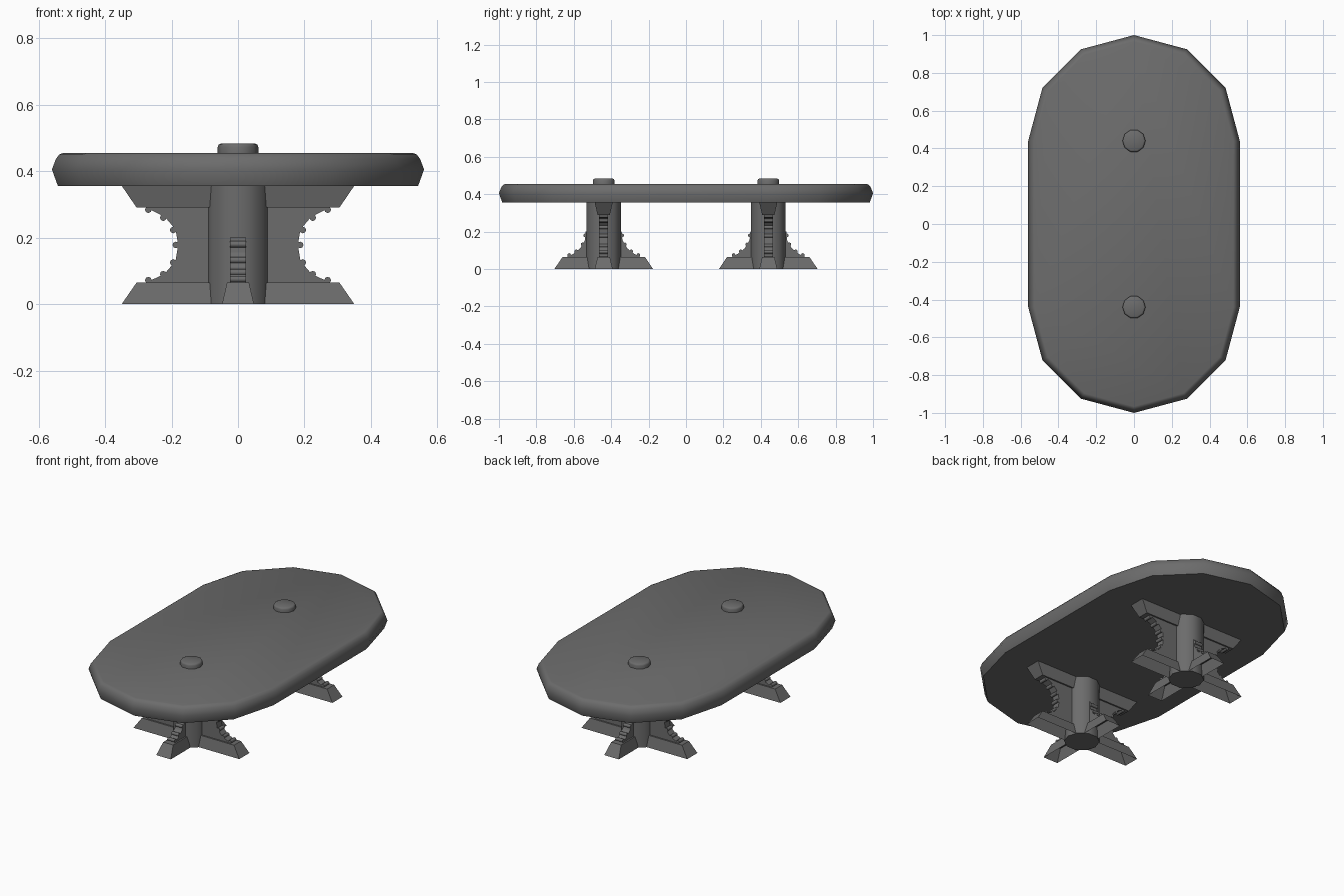
import bpy, bmesh, math
from mathutils import Matrix, Vector

if "Cube" in bpy.data.objects:
    bpy.data.objects.remove(bpy.data.objects["Cube"])

PED_Y = 0.44  # pedestal distance from the centre
DARK = bpy.data.materials.new("dark_grey")
DARK.diffuse_color = (0.15, 0.15, 0.15, 1)
DARK.use_nodes = True
DARK.node_tree.nodes["Principled BSDF"].inputs["Base Color"].default_value = DARK.diffuse_color


def make_object(name, bm, smooth=None):
    bmesh.ops.recalc_face_normals(bm, faces=bm.faces)
    mesh = bpy.data.meshes.new(name)
    bm.to_mesh(mesh)
    bm.free()
    mesh.materials.append(DARK)
    ob = bpy.data.objects.new(name, mesh)
    bpy.context.collection.objects.link(ob)
    if smooth:
        bpy.ops.object.select_all(action='DESELECT')
        ob.select_set(True)
        bpy.context.view_layer.objects.active = ob
        bpy.ops.object.shade_smooth_by_angle(angle=math.radians(smooth))
    return ob


def loft(name, rings, smooth=None, cap_start=True):
    """Skin equal-length closed rings and cap the ends."""
    bm = bmesh.new()
    loops = [[bm.verts.new(p) for p in ring] for ring in rings]
    n = len(loops[0])
    for a, b in zip(loops, loops[1:]):
        for i in range(n):
            j = (i + 1) % n
            bm.faces.new((a[i], a[j], b[j], b[i]))
    if cap_start:
        bm.faces.new(loops[0])
    bm.faces.new(loops[-1])
    return make_object(name, bm, smooth)


def circle(r, z, cy, n=10):
    return [(r * math.cos(2 * math.pi * i / n), cy + r * math.sin(2 * math.pi * i / n), z)
            for i in range(n)]


def oval(r, z):
    pts = []
    for start, cy in ((0, PED_Y), (180, -PED_Y)):
        for i in range(7):
            a = math.radians(start + 30 * i)
            pts.append((r * math.cos(a), cy + r * math.sin(a), z))
    return pts


def bar(name, cy, along_y, z_wide, z_narrow, len_wide, len_narrow):
    """Bevelled beam, hollow on its wide face."""
    rings = []
    for z, l, w in ((z_wide, len_wide, 0.048), (z_narrow, len_narrow, 0.033)):
        hx, hy = (w, l) if along_y else (l, w)
        rings.append([(sx * hx, cy + sy * hy, z)
                      for sx, sy in ((-1, -1), (1, -1), (1, 1), (-1, 1))])
    loft(name, rings, cap_start=False)


def web(name, cy, turn, profile, beads):
    """Flat curved brace with small round beads on its edge, turned about the column."""
    frame = Matrix.Translation((0, cy, 0)) @ Matrix.Rotation(turn, 4, 'Z')
    loft(name, [[frame @ Vector((x, w, z)) for x, z in profile] for w in (-0.024, 0.024)])
    for i, (bx, bz) in enumerate(beads):
        loft(f"{name}_bead_{i}",
             [[frame @ Vector((bx + 0.010 * math.cos(k * math.pi / 4), w,
                               bz + 0.010 * math.sin(k * math.pi / 4))) for k in range(8)]
              for w in (-0.024, 0.024)], 50)


# Table top with rounded rim
loft("table_top", [oval(0.56 - d, z) for d, z in
                   ((0.018, 0.355), (0, 0.405), (0.012, 0.437), (0.022, 0.45), (0.034, 0.455))], 50)

SIDE = [(0.02, 0.06), (0.285, 0.06), (0.22, 0.092), (0.188, 0.13), (0.18, 0.178),
        (0.188, 0.225), (0.22, 0.262), (0.285, 0.295), (0.02, 0.295)]
SIDE_BEADS = [(0.27, 0.072), (0.225, 0.09), (0.195, 0.125), (0.187, 0.178),
              (0.195, 0.223), (0.225, 0.26), (0.27, 0.284)]
END = [(0.02, 0.06), (0.205, 0.06), (0.165, 0.08), (0.125, 0.112), (0.1, 0.155),
       (0.096, 0.2), (0.02, 0.2)]
END_BEADS = [(0.185, 0.075), (0.147, 0.095), (0.113, 0.132), (0.099, 0.18)]

for end, cy in (("front", -PED_Y), ("back", PED_Y)):
    # Column and the peg cap above the top
    loft(f"{end}_column", [circle(0.096, z, cy) for z in (0, 0.36)], 40)
    loft(f"{end}_peg", [circle(r, z, cy) for r, z in
                        ((0.061, 0.45), (0.061, 0.473), (0.058, 0.48), (0.052, 0.483))], 50)
    # Crossed feet and upper bracket
    bar(f"{end}_foot_across", cy, False, 0, 0.065, 0.35, 0.305)
    bar(f"{end}_foot_along", cy, True, 0, 0.065, 0.264, 0.22)
    bar(f"{end}_top_bracket", cy, False, 0.356, 0.29, 0.35, 0.305)
    # Curved braces on four sides
    for k in range(4):
        kind = (SIDE, SIDE_BEADS) if k % 2 == 0 else (END, END_BEADS)
        web(f"{end}_brace_{k}", cy, k * math.pi / 2, *kind)
